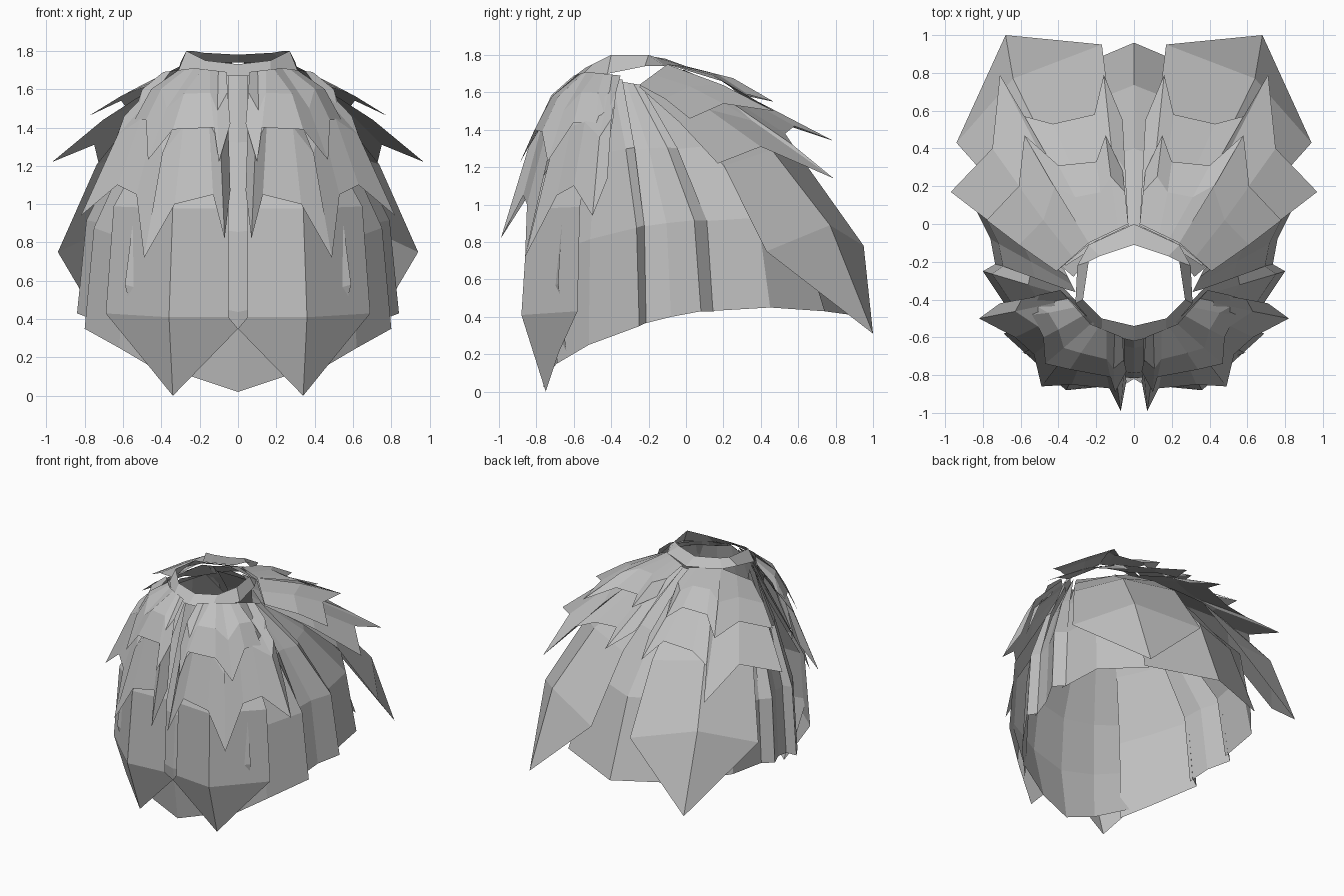
import bpy
from mathutils import Vector

CENTRE = Vector((0, -0.3, 0))
grey = bpy.data.materials.new("cloth_grey")
grey.diffuse_color = (0.52, 0.52, 0.52, 1)


def build(name, verts, faces, mirror=True):
    mesh = bpy.data.meshes.new(name)
    mesh.from_pydata([tuple(v) for v in verts], [], faces)
    mesh.materials.append(grey)
    ob = bpy.data.objects.new(name, mesh)
    bpy.context.collection.objects.link(ob)
    if mirror:
        mod = ob.modifiers.new("mirror", 'MIRROR')
        mod.use_clip = False
        mod.use_mirror_merge = False
    return ob


def grid(name, rows, mirror=True):
    """Sheet through equally long rows of points."""
    n = len(rows[0])
    verts = [p for r in rows for p in r]
    faces = [(j * n + i, j * n + i + 1, (j + 1) * n + i + 1, (j + 1) * n + i)
             for j in range(len(rows) - 1) for i in range(n - 1)]
    return build(name, verts, faces, mirror)


def spread(a, b, n):
    return [Vector(a).lerp(Vector(b), i / (n - 1)) for i in range(n)]


def drape(top, bottom, profile):
    """Rows between top and bottom; profile holds (drop, outward) fractions."""
    rows = []
    for t, f in profile:
        rows.append([Vector((w.x + (b.x - w.x) * f, w.y + (b.y - w.y) * f,
                             w.z + (b.z - w.z) * t)) for w, b in zip(top, bottom)])
    return rows


def feather(name, w0, w1, bottom, bulge):
    """Pleated panel whose lower edge carries folded points."""
    bottom = [Vector(p) for p in bottom]
    top = spread(w0, w1, len(bottom))
    mid = []
    for w, b in zip(top, bottom):
        m = w.lerp(b, 0.5)
        out = (m - CENTRE) * Vector((1, 1, 0))
        mid.append(m + out.normalized() * bulge + Vector((0, 0, bulge)))
    return grid(name, [top, mid, bottom])


SIDE = [(0, 0), (0.28, 0.5), (0.6, 0.9), (1, 1)]
BACK = [(0, 0), (0.24, 0.36), (0.48, 0.65), (1, 1)]

# waistband
outer = [(0, -0.62, 1.67), (0.17, -0.58, 1.67), (0.31, -0.42, 1.70),
         (0.30, -0.22, 1.74), (0.24, -0.11, 1.74), (0, 0.0, 1.74)]
inner = [(0, -0.54, 1.73), (0.17, -0.50, 1.75), (0.27, -0.40, 1.80),
         (0.24, -0.2, 1.80), (0.18, -0.17, 1.79), (0, -0.11, 1.78)]
grid("waistband", [inner, outer])

# long front panel with pointed hem
top = spread((0.05, -0.58, 1.67), (0.28, -0.45, 1.67), 3)
rows = drape(top, [Vector(p) for p in ((0.05, -0.85, 0.41), (0.36, -0.88, 0.41),
                                       (0.69, -0.58, 0.43))],
             [(0, 0), (0.22, 0.36), (0.55, 0.9), (1, 1)])
rows.append([(0.0, -0.82, 0.35), (0.34, -0.75, 0.0), (0.51, -0.68, 0.21)])
grid("front_panel", rows)

# lining behind the front gap
top = spread((0, -0.57, 1.69), (0.2, -0.5, 1.66), 3)
hem = [Vector(p) for p in ((0, -0.76, 0.02), (0.24, -0.73, 0.10), (0.5, -0.64, 0.22))]
grid("front_lining", drape(top, hem, [(0, 0), (0.22, 0.45), (0.5, 1.15), (0.75, 1.3), (1, 1)]))

# side panels, each with a turned-in edge
top = spread((0.22, -0.5, 1.66), (0.37, -0.34, 1.67), 4)
hem = [Vector(p) for p in ((0.45, -0.69, 0.15), (0.62, -0.52, 0.25),
                           (0.80, -0.25, 0.35), (0.73, -0.21, 0.37))]
grid("side_front_panel", drape(top, hem, SIDE))
top = spread((0.31, -0.36, 1.66), (0.37, -0.24, 1.64), 4)
hem = [Vector(p) for p in ((0.73, -0.24, 0.36), (0.76, -0.08, 0.40),
                           (0.84, 0.08, 0.43), (0.76, 0.15, 0.43))]
grid("side_middle_panel", drape(top, hem, SIDE))
top = spread((0.32, -0.28, 1.63), (0.2, -0.12, 1.67), 3)
hem = [Vector(p) for p in ((0.77, 0.11, 0.43), (0.73, 0.45, 0.45), (0.48, 0.74, 0.43))]
grid("side_back_panel", drape(top, hem, SIDE))

# centre back panel
top = spread((0.14, -0.06, 1.69), (-0.14, -0.06, 1.69), 3)
hem = [Vector(p) for p in ((0.52, 0.74, 0.43), (0, 0.96, 0.40), (-0.52, 0.74, 0.43))]
grid("centre_back_panel", drape(top, hem, [(0, 0), (0.25, 0.45), (0.55, 0.78), (1, 1)]), False)

# large flared back panel ending in one point
top = spread((0.05, -0.02, 1.70), (0.36, -0.22, 1.63), 3)
rows = drape(top, [Vector(p) for p in ((0.17, 0.95, 0.78), (0.64, 0.77, 0.89),
                                       (0.94, 0.43, 0.75))], BACK)
verts = [p for r in rows for p in r] + [(0.68, 1.0, 0.31)]
faces = [(j * 3 + i, j * 3 + i + 1, j * 3 + i + 4, j * 3 + i + 3)
         for j in range(3) for i in range(2)] + [(9, 10, 12), (10, 11, 12)]
build("flared_back_panel", verts, faces)

# upper tier of pointed feathers
feather("upper_front_feather", (0.06, -0.60, 1.69), (0.23, -0.53, 1.71),
        [(0.04, -0.78, 1.42), (0.10, -0.89, 1.22), (0.125, -0.81, 1.40),
         (0.34, -0.77, 1.39), (0.47, -0.74, 1.23)], 0.03)
feather("upper_side_feather", (0.23, -0.53, 1.71), (0.39, -0.35, 1.69),
        [(0.47, -0.74, 1.23), (0.48, -0.60, 1.44), (0.54, -0.48, 1.44),
         (0.64, -0.45, 1.17), (0.55, -0.39, 1.45)], 0.03)
feather("upper_back_feather", (0.03, 0.0, 1.74), (0.24, -0.10, 1.75),
        [(0.06, 0.28, 1.59), (0.15, 0.47, 1.55), (0.20, 0.33, 1.59),
         (0.40, 0.31, 1.58), (0.58, 0.47, 1.50)], 0.03)
feather("upper_back_side_feather", (0.24, -0.10, 1.75), (0.41, -0.25, 1.64),
        [(0.58, 0.47, 1.50), (0.61, 0.20, 1.54), (0.78, 0.02, 1.46)], 0.015)

# lower tier of pointed feathers
feather("lower_front_feather", (0.05, -0.59, 1.68), (0.22, -0.52, 1.69),
        [(0.04, -0.83, 1.07), (0.07, -0.99, 0.82), (0.13, -0.87, 1.05),
         (0.33, -0.85, 1.00), (0.49, -0.86, 0.72)], 0.06)
feather("lower_side_feather", (0.22, -0.52, 1.69), (0.38, -0.36, 1.68),
        [(0.49, -0.86, 0.72), (0.53, -0.69, 1.05), (0.63, -0.60, 1.10),
         (0.82, -0.50, 0.94), (0.71, -0.42, 1.14)], 0.05)
feather("lower_back_feather", (0.03, -0.01, 1.72), (0.24, -0.11, 1.73),
        [(0.06, 0.55, 1.42), (0.16, 0.79, 1.34), (0.21, 0.58, 1.42),
         (0.43, 0.53, 1.38), (0.58, 0.57, 1.32), (0.71, 0.79, 1.14)], 0.015)
feather("lower_back_side_feather", (0.24, -0.11, 1.73), (0.41, -0.25, 1.63),
        [(0.71, 0.79, 1.14), (0.75, 0.40, 1.31), (0.97, 0.17, 1.22)], 0.015)
